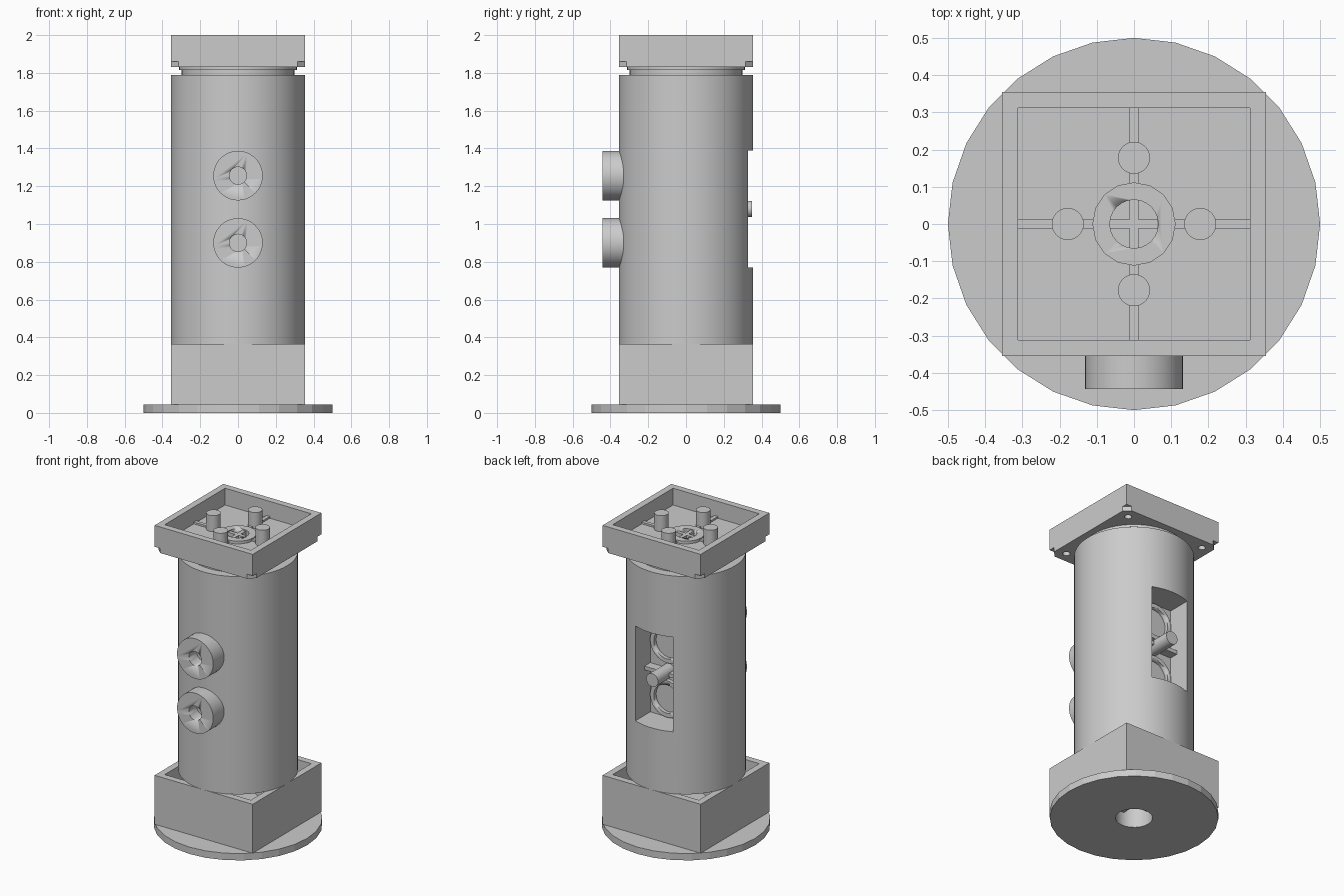
import bpy, math
from mathutils import Matrix

if "Cube" in bpy.data.objects:
    bpy.data.objects.remove(bpy.data.objects["Cube"])


def cyl(name, r, a, b, n=32, x=0, y=0, axis='Z', z=0, smooth=True):
    """Cylinder from a to b along Z (centre x, y) or along Y (centre x, z)."""
    loc = (x, y, (a + b) / 2) if axis == 'Z' else (x, (a + b) / 2, z)
    bpy.ops.mesh.primitive_cylinder_add(vertices=n, radius=r, depth=b - a)
    o = bpy.context.object
    o.name = name
    if axis == 'Y':
        o.data.transform(Matrix.Rotation(math.pi / 2, 4, 'X'))
    o.location = loc
    if smooth:
        bpy.ops.object.shade_smooth_by_angle(angle=math.radians(30))
    return o


def box(name, x0, x1, y0, y1, z0, z1):
    bpy.ops.mesh.primitive_cube_add(size=1)
    o = bpy.context.object
    o.name = name
    o.data.transform(Matrix.Translation(((x0 + x1) / 2, (y0 + y1) / 2, (z0 + z1) / 2))
                     @ Matrix.Diagonal((x1 - x0, y1 - y0, z1 - z0, 1)))
    return o


def cut(target, *cutters):
    for c in cutters:
        c.hide_render = True
        m = target.modifiers.new("cut", 'BOOLEAN')
        m.operation, m.solver, m.object = 'DIFFERENCE', 'EXACT', c
        bpy.context.view_layer.objects.active = target
        bpy.ops.object.modifier_apply(modifier=m.name)
        bpy.data.objects.remove(c)


H, IN = 0.355, 0.312        # outer and inner half width of the square trays
POST, RIB = 0.043, 0.012    # post radius, half rib thickness
P = 0.178                   # post offset
QUAD = [(1, 0), (-1, 0), (0, 1), (0, -1)]
CORNERS = [(sx, sy) for sx in (1, -1) for sy in (1, -1)]


def tray_details(prefix, floor, top):
    """Posts, ribs and centre ring standing on a tray floor."""
    for dx, dy in QUAD:
        cyl(prefix + "_post", POST, floor - .01, top, 24, dx * P, dy * P)
        xs = sorted((dx * .1, dx * IN)) if dx else (-RIB, RIB)
        ys = sorted((dy * .1, dy * IN)) if dy else (-RIB, RIB)
        box(prefix + "_rib", *xs, *ys, floor - .01, floor + .012)
    ring = cyl(prefix + "_ring", .112, floor - .03, floor + .018, 16)
    cut(ring, cyl("c", .065, floor - .1, floor + .1, 24))
    box(prefix + "_cross_x", -.064, .064, -RIB, RIB, floor - .04, floor + .012)
    box(prefix + "_cross_y", -RIB, RIB, -.064, .064, floor - .04, floor + .012)


# round foot
foot = cyl("base_disc", .5, 0, .045, 28, smooth=False)
cut(foot, cyl("c", .11, -.1, .1, 24))

# lower square tray
lower = box("lower_tray", -H, H, -H, H, .045, .365)
cut(lower, box("c", -IN, IN, -IN, IN, .255, .5), cyl("c", .11, -.1, .2, 24))
tray_details("lower", .255, .365)
box("lower_socket_cross_x", -.11, .11, -RIB, RIB, .09, .21)
box("lower_socket_cross_y", -RIB, RIB, -.11, .11, .09, .21)

# main column with the rear pocket
FLOOR = .175
W = .136
body = cyl("body_column", H, .365, 1.79, 64)
cut(body, box("c", -W, W, FLOOR, .5, .77, 1.39))

# front knobs and pocket rings
for z in (.90, 1.256):
    knob = cyl("front_knob", .131, -.443, -.30, 48, axis='Y', z=z)
    cut(knob, cyl("c", .046, -.6, -.36, 32, axis='Y', z=z))
    ring = cyl("pocket_ring", .12, FLOOR - .01, FLOOR + .025, 32, axis='Y', z=z)
    cut(ring, cyl("c", .093, FLOOR + .001, .5, 32, axis='Y', z=z))

# peg and rib in the pocket
cyl("pocket_peg", POST, FLOOR - .01, .35, 24, axis='Y', z=1.08)
box("pocket_rib", -W, W, FLOOR - .01, .235, 1.08 - RIB, 1.08 + RIB)

# neck
cyl("neck", .298, 1.785, 1.82, 48)
cyl("neck_collar", .312, 1.815, 1.832, 48)

# upper square tray with trimmed lower corners and small sockets
upper = box("upper_tray", -H, H, -H, H, 1.83, 2.0)
TRAY = 1.89
cut(upper, box("c", -IN, IN, -IN, IN, TRAY, 2.2), cyl("c", .065, 1.86, 2.1, 24))
for sx, sy in CORNERS:
    notch = box("c", -.028, .028, -.2, .2, 1.7, 1.86)
    a = math.atan2(sy, sx)
    notch.data.transform(Matrix.Translation((sx * H, sy * H, 0)) @ Matrix.Rotation(a, 4, 'Z'))
    cut(upper, notch, cyl("c", .022, 1.7, 1.86, 16, sx * .285, sy * .285))
tray_details("upper", TRAY, 1.995)
